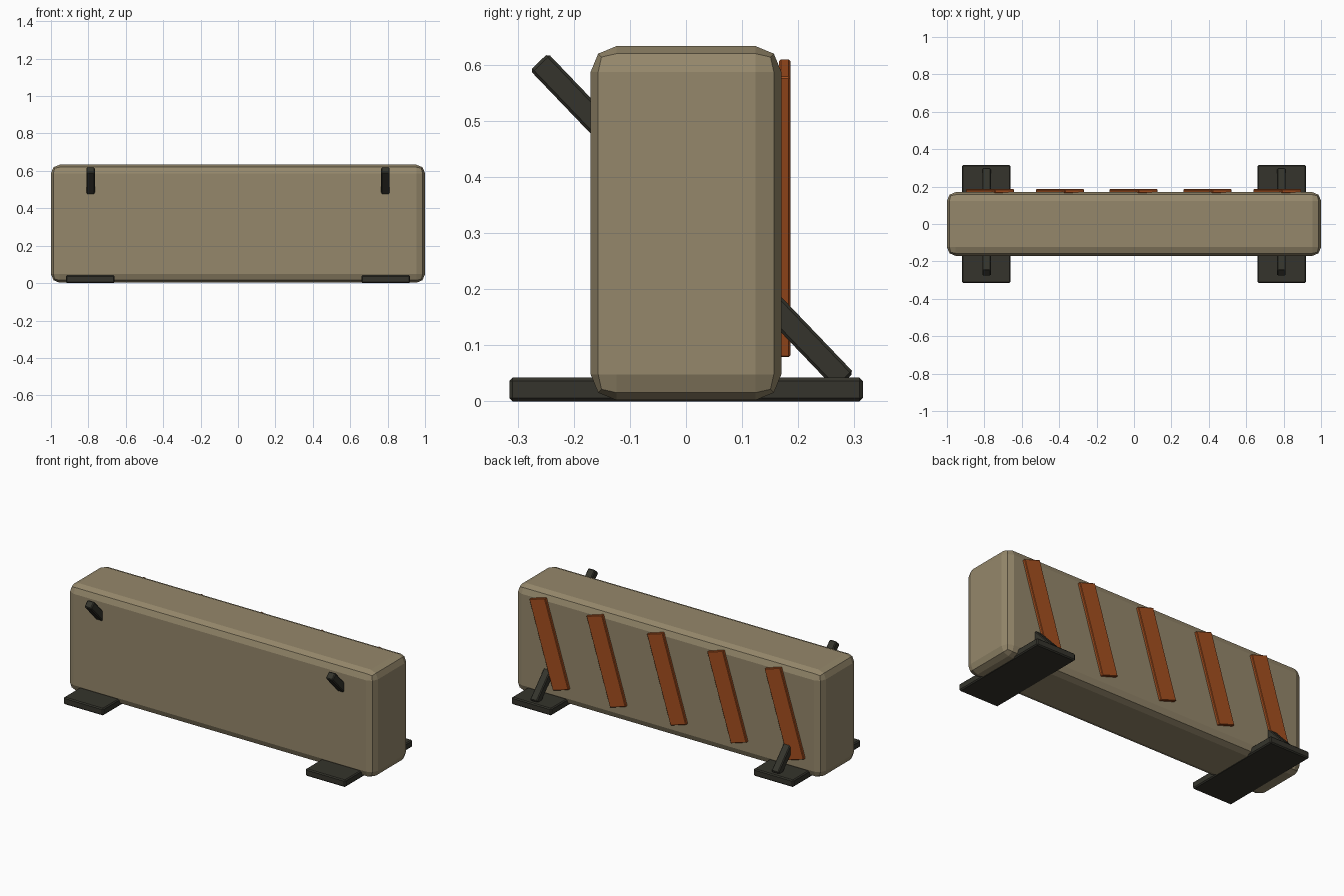
import bpy, math
from mathutils import Matrix

if "Cube" in bpy.data.objects:
    bpy.data.objects.remove(bpy.data.objects["Cube"])


def material(name, rgb):
    m = bpy.data.materials.new(name)
    m.diffuse_color = (*rgb, 1.0)
    m.use_nodes = True
    m.node_tree.nodes["Principled BSDF"].inputs["Base Color"].default_value = m.diffuse_color
    return m


TAN = material("tan concrete", (0.30, 0.245, 0.147))
DARK = material("dark metal", (0.035, 0.034, 0.025))
RUST = material("rust orange", (0.375, 0.078, 0.014))


def box(name, size, loc, mat, bevel, segments=1, rot=(0, 0, 0)):
    """Bevelled box with its size applied to the mesh."""
    bpy.ops.mesh.primitive_cube_add(size=1, location=loc, rotation=rot)
    ob = bpy.context.object
    ob.name = name
    ob.data.transform(Matrix.Diagonal((*size, 1)))
    ob.data.materials.append(mat)
    b = ob.modifiers.new("Bevel", "BEVEL")
    b.width, b.segments, b.limit_method = bevel, segments, "NONE"
    return ob


# Main barrier block
box("barrier_body", (2.0, 0.34, 0.631), (0, 0, 0.3175), TAN, 0.046, 2)

# Feet, and diagonal braces passing through the body
y0, z0, y1, z1 = -0.262, 0.605, 0.283, 0.036
length = math.hypot(y1 - y0, z1 - z0)
tilt = math.atan2(z1 - z0, y1 - y0)
for side, sx in (("left", -1), ("right", 1)):
    box(f"{side}_foot", (0.26, 0.63, 0.042), (sx * 0.79, 0, 0.021), DARK, 0.006)
    box(f"{side}_brace", (0.046, length, 0.044),
        (sx * 0.788, (y0 + y1) / 2, (z0 + z1) / 2), DARK, 0.005,
        rot=(tilt, 0, 0))

# Slanted warning stripes on the back face
for i, x in enumerate((-0.77, -0.396, -0.002, 0.393, 0.766)):
    box(f"warning_stripe_{i + 1}", (0.108, 0.02, 0.5235), (x, 0.176, 0.344),
        RUST, 0.003, rot=(0, 0.3, 0))
